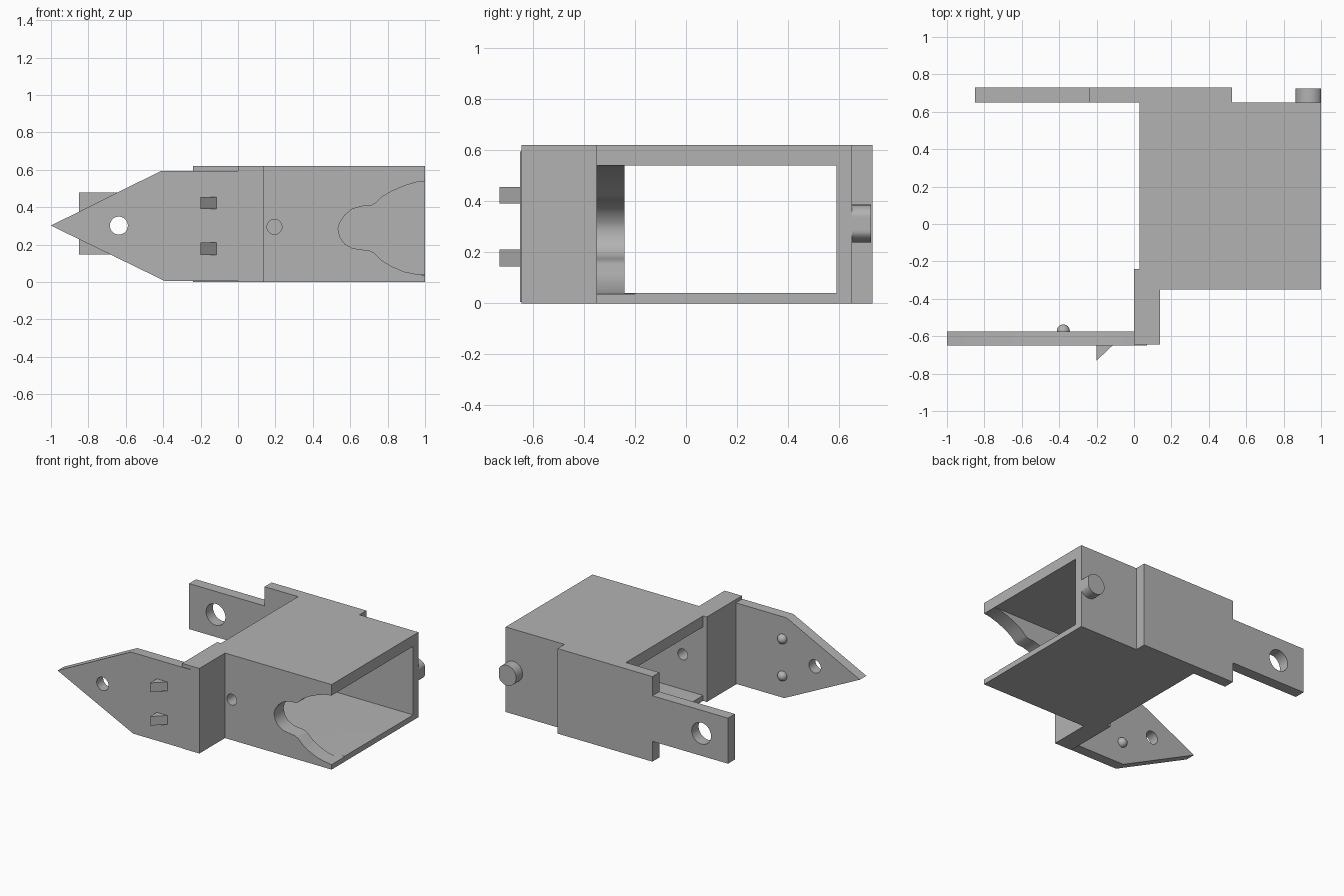
import bpy, bmesh, math
from mathutils import Vector

if "Cube" in bpy.data.objects:
    bpy.data.objects.remove(bpy.data.objects["Cube"], do_unlink=True)

GREY = (0.45, 0.45, 0.45, 1)
grey = bpy.data.materials.new("plain grey")
grey.use_nodes = True
grey.diffuse_color = GREY
grey.node_tree.nodes["Principled BSDF"].inputs["Base Color"].default_value = GREY


def prism(name, outline, start, end, axis="Y"):
    """Extrude an (x, z) outline along Y, or an (x, y) outline along Z."""
    place = (lambda a, b, d: (a, d, b)) if axis == "Y" else (lambda a, b, d: (a, b, d))
    bm = bmesh.new()
    face = bm.faces.new([bm.verts.new(place(a, b, start)) for a, b in outline])
    moved = bmesh.ops.extrude_face_region(bm, geom=[face])["geom"]
    bmesh.ops.translate(bm, vec=Vector(place(0, 0, end - start)),
                        verts=[g for g in moved if isinstance(g, bmesh.types.BMVert)])
    bmesh.ops.recalc_face_normals(bm, faces=bm.faces)
    mesh = bpy.data.meshes.new(name)
    bm.to_mesh(mesh)
    bm.free()
    mesh.materials.append(grey)
    obj = bpy.data.objects.new(name, mesh)
    bpy.context.collection.objects.link(obj)
    return obj


def rect(a0, a1, b0, b1):
    return [(a0, b0), (a1, b0), (a1, b1), (a0, b1)]


def circle(x, z, r, n=40):
    return [(x + r * math.cos(2 * math.pi * i / n), z + r * math.sin(2 * math.pi * i / n))
            for i in range(n)]


def activate(obj):
    bpy.ops.object.select_all(action="DESELECT")
    obj.select_set(True)
    bpy.context.view_layer.objects.active = obj


def cut(obj, cutter):
    cutter.hide_render = True
    mod = obj.modifiers.new("cut", "BOOLEAN")
    mod.operation, mod.solver, mod.object = "DIFFERENCE", "EXACT", cutter
    activate(obj)
    bpy.ops.object.modifier_apply(modifier=mod.name)
    bpy.data.objects.remove(cutter, do_unlink=True)


def smooth(obj):
    activate(obj)
    bpy.ops.object.shade_smooth_by_angle(angle=math.radians(30))


# Sleeve body with hinge block and rear reinforcing plate, from its plan outline
body = prism("sleeve_body", [
    (0, -.645), (.14, -.645), (.14, -.35), (1, -.35), (1, .65), (.525, .65),
    (.525, .73), (-.24, .73), (-.24, .65), (.03, .65), (.03, -.24), (0, -.24)],
    0, .62, "Z")
cut(body, prism("cavity_cutter", rect(.015, 1.1, -.24, .59), .04, .54, "Z"))

# Keyhole-shaped opening and small hole in the front wall
keyhole = [(1.1, .54), (1, .54), (.95, .533), (.89, .515), (.82, .485), (.77, .455),
           (.735, .422), (.715, .41), (.66, .405), (.61, .39), (.57, .357), (.545, .32),
           (.535, .285), (.545, .24), (.57, .205), (.61, .182), (.65, .175), (.705, .168),
           (.73, .155), (.77, .115), (.82, .085), (.89, .055), (.95, .043), (1, .036),
           (1.1, .036)]
cut(body, prism("keyhole_cutter", keyhole, -.4, -.2))
cut(body, prism("wall_hole_cutter", circle(.195, .295, .04), -.4, -.2))
smooth(body)

# Rear tab with its hole
tab = prism("rear_tab", rect(-.85, -.24, .148, .48), .65, .73)
cut(tab, prism("tab_hole_cutter", circle(-.635, .312, .078), .6, .8))
smooth(tab)

# Rear pin, flattened where it meets the sleeve end
pin = prism("rear_pin", [(min(x, 1), z) for x, z in circle(.937, .312, .074)], .65, .725)
smooth(pin)

# Pointed front plate with its hole
plate = prism("front_plate", [(-1, .302), (-.39, .005), (.07, .005), (.07, .595), (-.41, .595)],
              -.65, -.575)
cut(plate, prism("plate_hole_cutter", circle(-.637, .302, .048), -.7, -.5))
smooth(plate)

# Wedge catches outside and round bumps inside the front plate
for label, wedge_z, bump_z in (("lower", .178, .165), ("upper", .423, .435)):
    prism(label + "_wedge_catch", [(-.2, -.65), (-.2, -.73), (-.115, -.65)],
          wedge_z - .033, wedge_z + .033, "Z")
    bpy.ops.mesh.primitive_uv_sphere_add(segments=24, ring_count=12, radius=.035,
                                         location=(-.378, -.572, bump_z))
    bump = bpy.context.object
    bump.name = label + "_bump"
    bump.data.materials.append(grey)
    smooth(bump)
